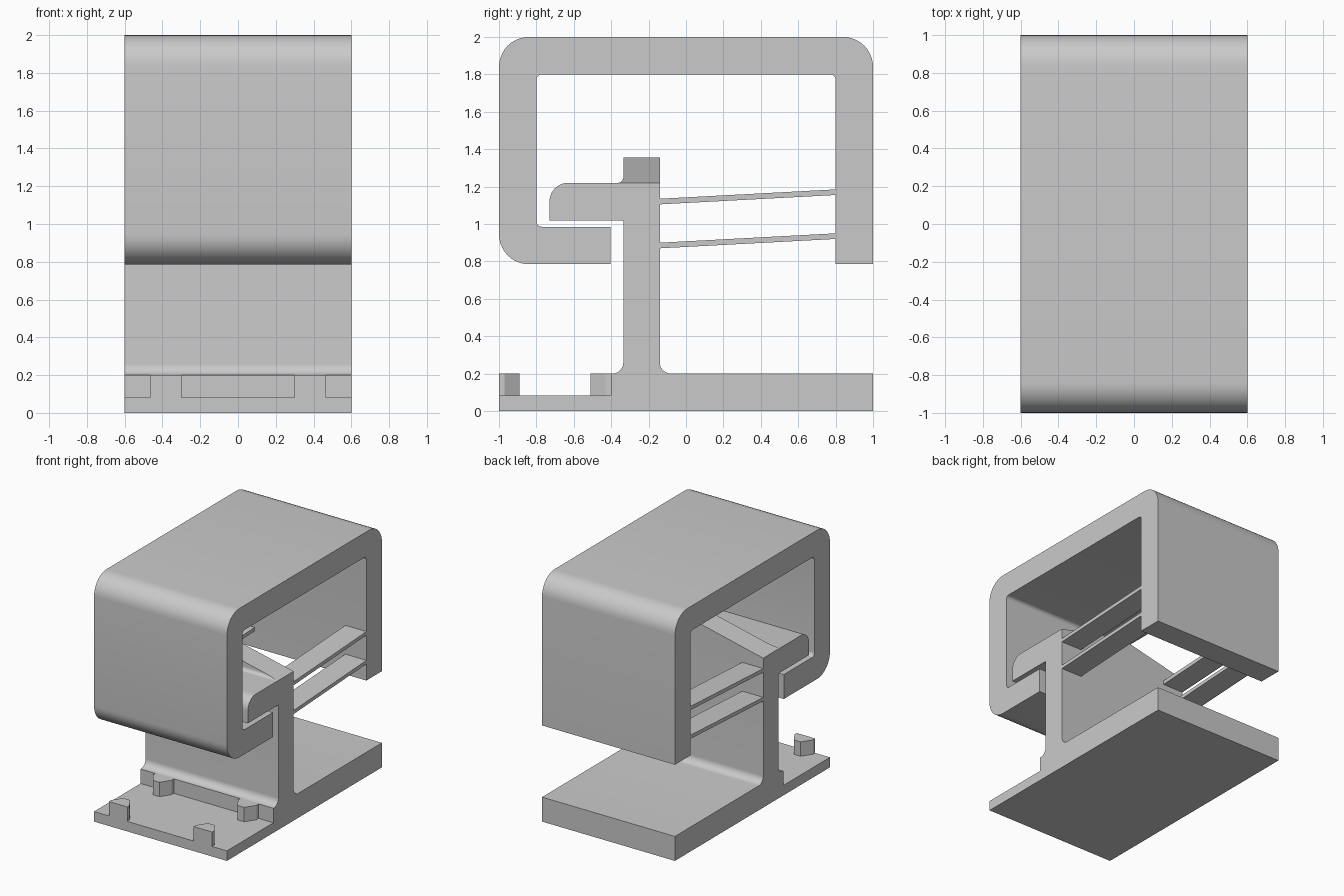
import bpy, bmesh, math
from mathutils import Vector

if "Cube" in bpy.data.objects:
    bpy.data.objects.remove(bpy.data.objects["Cube"], do_unlink=True)

HALF = 0.6    # half width of the extruded body
STEPS = 10    # segments per rounded corner

grey = bpy.data.materials.new("plain grey")
grey.use_nodes = True
COLOUR = (0.59, 0.59, 0.59, 1)
grey.diffuse_color = COLOUR
grey.node_tree.nodes["Principled BSDF"].inputs["Base Color"].default_value = COLOUR


def rounded(corners):
    """Turn (u, v[, radius]) corners into an outline with arcs."""
    out = []
    for i, c in enumerate(corners):
        p = Vector(c[:2])
        if len(c) < 3:
            out.append(p)
            continue
        radius = c[2]
        a = (Vector(corners[i - 1][:2]) - p).normalized()
        b = (Vector(corners[(i + 1) % len(corners)][:2]) - p).normalized()
        half = a.angle(b) / 2
        centre = p + (a + b).normalized() * radius / math.sin(half)
        start = p + a * radius / math.tan(half) - centre
        end = p + b * radius / math.tan(half) - centre
        for k in range(STEPS + 1):
            # blend the two directions along the arc
            t = (math.pi - 2 * half) * k / STEPS
            spoke = start * math.sin(math.pi - 2 * half - t) + end * math.sin(t)
            out.append(centre + spoke.normalized() * radius)
    return out


def prism(name, corners, lo, hi, axis="x", roof=None):
    """Extrude an outline along x (outline in y, z) or z (outline in x, y)."""
    bm = bmesh.new()
    place = (lambda p: (lo, p.x, p.y)) if axis == "x" else (lambda p: (p.x, p.y, lo))
    move = (hi - lo, 0, 0) if axis == "x" else (0, 0, hi - lo)
    face = bm.faces.new([bm.verts.new(place(p)) for p in rounded(corners)])
    # keep the first cap and add the walls and the second cap
    new = bmesh.ops.extrude_face_region(bm, geom=[face], use_keep_orig=True)["geom"]
    bmesh.ops.translate(bm, vec=move, verts=[v for v in new if isinstance(v, bmesh.types.BMVert)])
    # slice away everything above a gabled roof
    if roof:
        eave, ridge = roof
        for side in (-1, 1):
            bmesh.ops.bisect_plane(bm, geom=bm.verts[:] + bm.edges[:] + bm.faces[:],
                                   plane_co=(0, 0, ridge),
                                   plane_no=(side * (ridge - eave), 0, HALF), clear_outer=True)
            bmesh.ops.holes_fill(bm, edges=[e for e in bm.edges if e.is_boundary])
    bmesh.ops.recalc_face_normals(bm, faces=bm.faces)
    mesh = bpy.data.meshes.new(name)
    bm.to_mesh(mesh)
    bm.free()
    mesh.materials.append(grey)
    obj = bpy.data.objects.new(name, mesh)
    bpy.context.collection.objects.link(obj)
    bpy.ops.object.select_all(action="DESELECT")
    obj.select_set(True)
    bpy.context.view_layer.objects.active = obj
    bpy.ops.object.shade_smooth_by_angle(angle=math.radians(25))


# Outer frame: a rounded wrap that is open at the lower rear
prism("outer_frame", [
    (1, 0.785), (1, 2, 0.16), (-1, 2, 0.16), (-1, 0.785, 0.16),
    (-0.405, 0.785), (-0.405, 0.985), (-0.8, 0.985, 0.03),
    (-0.8, 1.8, 0.03), (0.8, 1.8, 0.03), (0.8, 0.785)], -HALF, HALF)

# Base plate, post and hook in one profile
prism("base_post_and_hook", [
    (-1, 0), (1, 0), (1, 0.2), (-0.14, 0.2, 0.06), (-0.14, 1.22),
    (-0.73, 1.22, 0.1), (-0.73, 1.02), (-0.335, 1.02),
    (-0.335, 0.2, 0.06), (-0.4, 0.2), (-0.4, 0.082), (-1, 0.082)], -HALF, HALF)

# Gabled ridge on top of the post
prism("post_ridge", [
    (-0.14, 1.22), (-0.14, 1.4), (-0.335, 1.4),
    (-0.335, 1.22, 0.03), (-0.366, 1.22)], -HALF, HALF, roof=(1.22, 1.355))

# Two thin flexure strips at each end, joining post and rear wall
for label, z in (("lower", 0.87), ("upper", 1.105)):
    for side, lo in (("left", 0.41), ("right", -HALF)):
        prism(f"{label}_flexure_{side}", [
            (-0.14, z), (0.8, z + 0.05), (0.8, z + 0.08), (-0.14, z + 0.03)],
            lo, lo + 0.19)

# Tapered locating tabs, facing each other across the recess
for row, wall, d in (("front", -1, 1), ("rear", -0.4, -1)):
    for side, x in (("left", 0.383), ("right", -0.383)):
        prism(f"{row}_tab_{side}", [
            (x - 0.083, wall), (x + 0.083, wall), (x + 0.083, wall + d * 0.03),
            (x + 0.03, wall + d * 0.11), (x - 0.03, wall + d * 0.11),
            (x - 0.083, wall + d * 0.03)], 0.082, 0.2, axis="z")
